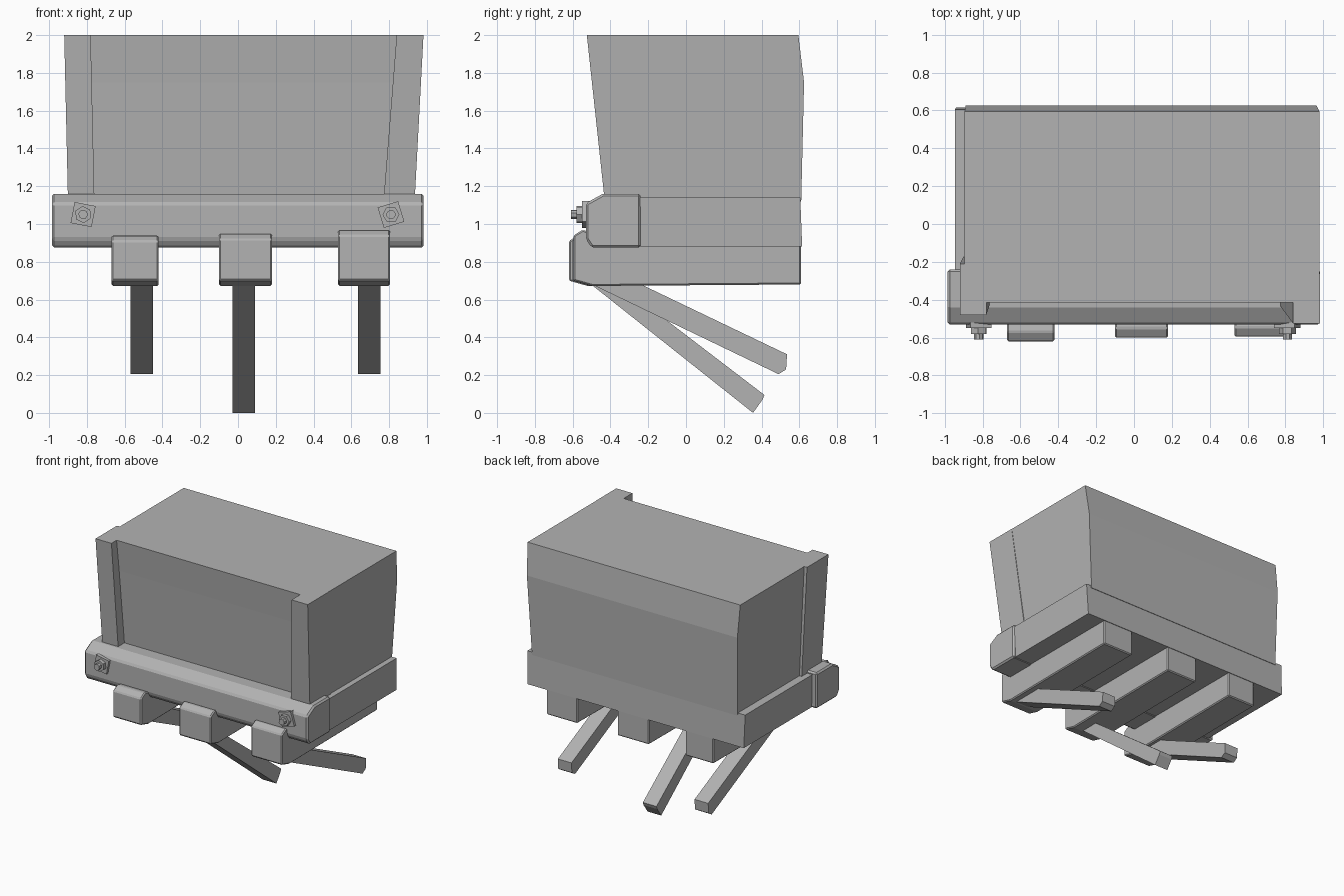
import bpy
import bmesh
from math import radians
from mathutils import Matrix

cube = bpy.data.objects.get("Cube")
if cube:
    bpy.data.objects.remove(cube, do_unlink=True)

grey = bpy.data.materials.new("plain grey")
grey.use_nodes = True
colour = (0.45, 0.45, 0.45, 1)
grey.diffuse_color = colour
grey.node_tree.nodes["Principled BSDF"].inputs["Base Color"].default_value = colour


def finish(name, bm, bevel=0):
    bmesh.ops.recalc_face_normals(bm, faces=bm.faces)
    mesh = bpy.data.meshes.new(name)
    bm.to_mesh(mesh)
    bm.free()
    mesh.materials.append(grey)
    obj = bpy.data.objects.new(name, mesh)
    bpy.context.collection.objects.link(obj)
    if bevel:
        mod = obj.modifiers.new("worn edges", "BEVEL")
        mod.width = bevel
        mod.segments = 1
    return obj


def loft(name, rings, bevel=0):
    """Skin a row of matching point rings and cap both ends."""
    bm = bmesh.new()
    rows = [[bm.verts.new(p) for p in ring] for ring in rings]
    for a, b in zip(rows, rows[1:]):
        for i in range(len(a)):
            j = (i + 1) % len(a)
            bm.faces.new((a[i], a[j], b[j], b[i]))
    bm.faces.new(rows[0])
    bm.faces.new(rows[-1])
    return finish(name, bm, bevel)


def stack(name, levels, bevel=0):
    """Block from rectangles (z, x0, x1, y0, y1) at rising heights."""
    rings = [[(a, c, z), (b, c, z), (b, d, z), (a, d, z)]
             for z, a, b, c, d in levels]
    return loft(name, rings, bevel)


def slab(name, x0, x1, profile, bevel=0):
    """Side profile of (y, z) points pulled across x."""
    return loft(name, [[(x, y, z) for y, z in profile] for x in (x0, x1)], bevel)


# Crate body, leaning slightly outward toward the top
stack("crate_body", [(1.12, -0.88, 0.93, -0.34, 0.61),
                     (1.75, -0.89, 0.965, -0.39, 0.625),
                     (2.0, -0.895, 0.98, -0.415, 0.595)])

# Leaning corner posts
stack("right_post", [(1.12, -0.9, -0.76, -0.42, -0.17),
                     (2.0, -0.92, -0.78, -0.48, -0.21)])
stack("left_post", [(1.12, 0.77, 0.935, -0.43, -0.17),
                    (2.0, 0.84, 0.982, -0.525, -0.265)])

# Base platform and the heavier beam across its front
stack("base_platform", [(0.88, -0.94, 0.965, -0.3, 0.615),
                        (1.14, -0.945, 0.975, -0.3, 0.605)])
slab("front_beam", -0.985, 0.983, [(-0.5, 0.875), (-0.24, 0.875), (-0.24, 1.16),
                                 (-0.44, 1.16), (-0.53, 1.11), (-0.53, 0.92)], 0.012)

# Joists below the platform, with slanted front ends
for side, x0, x1, front, top in (("right", -0.67, -0.42, -0.62, 0.94),
                                 ("middle", -0.1, 0.18, -0.6, 0.95),
                                 ("left", 0.53, 0.805, -0.595, 0.97)):
    slab(side + "_joist", x0, x1, [(front, 0.7), (front + 0.1, 0.672), (0.61, 0.68),
                                   (0.61, 0.9), (-0.4, 0.9), (front + 0.05, top),
                                   (front, top - 0.03)], 0.008)

# Braces slanting down and back
side_brace = [(-0.56, 0.71), (-0.3, 0.71), (0.535, 0.31), (0.53, 0.23), (0.49, 0.205)]
middle_brace = [(-0.54, 0.71), (-0.39, 0.71), (0.415, 0.095), (0.405, 0.07), (0.355, 0)]
slab("right_brace", -0.57, -0.45, side_brace)
slab("left_brace", 0.635, 0.755, side_brace)
slab("middle_brace", -0.03, 0.09, middle_brace)


def disc(name, x, sides, radius, y0, y1, turn):
    """Short prism facing the front."""
    bm = bmesh.new()
    place = (Matrix.Translation((x, (y0 + y1) / 2, 1.05))
             @ Matrix.Rotation(radians(turn), 4, "Y")
             @ Matrix.Rotation(radians(90), 4, "X"))
    bmesh.ops.create_cone(bm, cap_ends=True, segments=sides, radius1=radius,
                          radius2=radius, depth=abs(y1 - y0), matrix=place)
    finish(name, bm)


# Bolts on square plates at both ends of the beam
for side, x, turn in (("right", -0.82, 56), ("left", 0.81, 28)):
    disc(side + "_bolt_plate", x, 4, 0.08, -0.51, -0.55, turn)
    disc(side + "_bolt_nut", x, 6, 0.045, -0.54, -0.58, turn)
    disc(side + "_bolt_end", x, 8, 0.025, -0.57, -0.61, turn)
